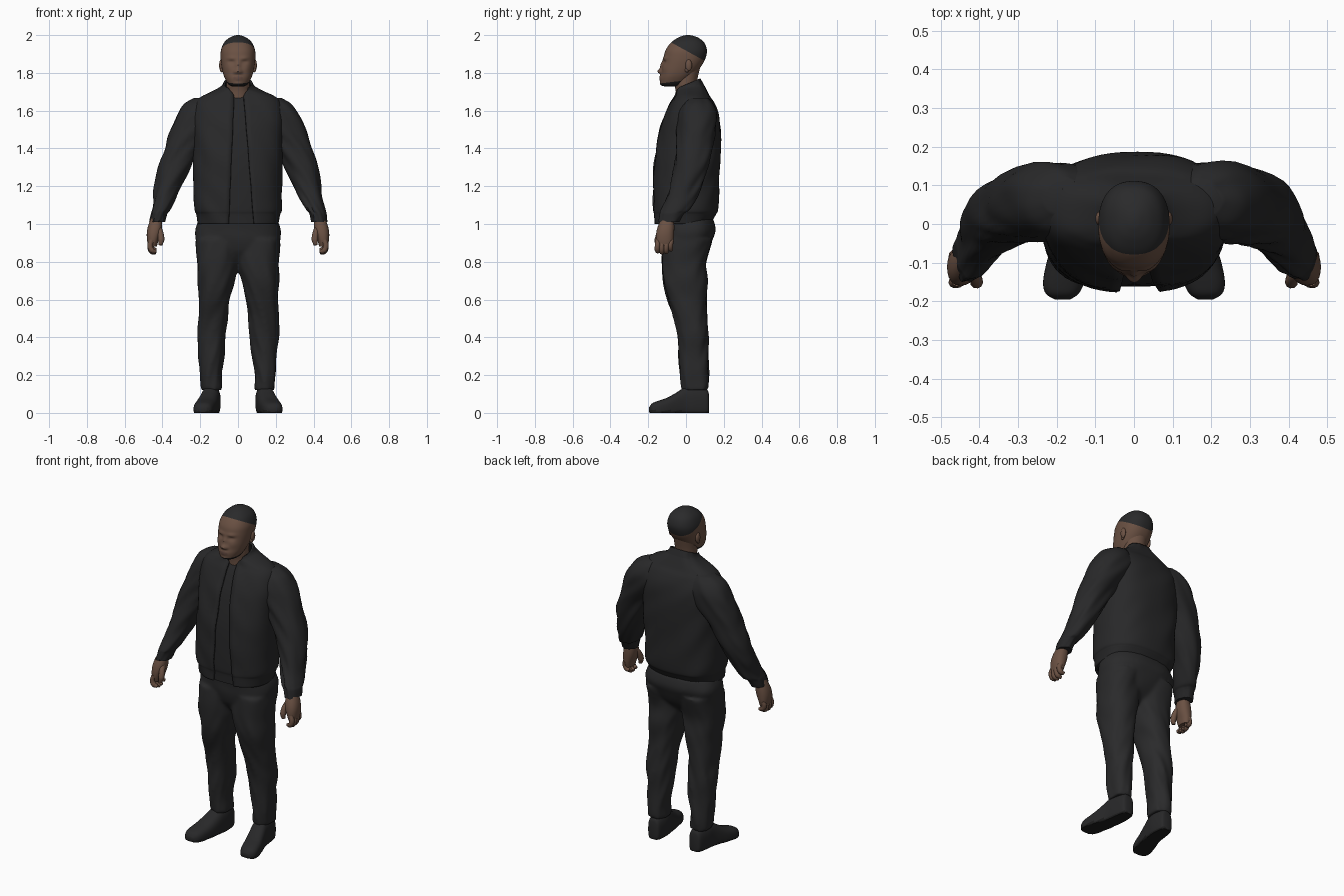
import bpy, bmesh, math
from mathutils import Vector, noise

if "Cube" in bpy.data.objects:
    bpy.data.objects.remove(bpy.data.objects["Cube"], do_unlink=True)


def material(name, colour):
    mat = bpy.data.materials.new(name)
    mat.use_nodes = True
    mat.diffuse_color = (*colour, 1)
    mat.node_tree.nodes["Principled BSDF"].inputs["Base Color"].default_value = (*colour, 1)
    return mat


JACKET = material("jacket black", (.021, .021, .022))
RIB = material("ribbing black", (.019, .019, .02))
SHIRT = material("shirt charcoal", (.02, .02, .021))
TROUSER = material("trouser black", (.023, .023, .024))
SHOE = material("shoe black", (.021, .021, .022))
SOLE = material("sole black", (.012, .012, .012))
SKIN = material("brown skin", (.145, .082, .056))
LIP = material("lip brown", (.12, .066, .05))
HAIR = material("hair black", (.023, .023, .024))
BEARD = material("beard black", (.012, .011, .011))


def smooth_rows(sections, steps):
    """Pass a smooth spline through the rows of a section list."""
    rows = [tuple(s) + (0,) * (6 - len(s)) for s in sections]
    padded = [rows[0]] + rows + [rows[-1]]
    result = []
    for a, b, c, d in zip(padded, padded[1:], padded[2:], padded[3:]):
        for k in range(steps):
            t = k / steps
            result.append([q + t / 2 * (r - p + t * (2 * p - 5 * q + 4 * r - s + t * (3 * (q - r) + s - p)))
                           for p, q, r, s in zip(a, b, c, d)])
    return result + [list(rows[-1])]


def finish(name, bm, mats, rule=None):
    for face in bm.faces:
        face.smooth = True
        if rule:
            face.material_index = rule(face.calc_center_median())
    mesh = bpy.data.meshes.new(name)
    bm.to_mesh(mesh)
    bm.free()
    mesh.set_sharp_from_angle(angle=math.radians(55))
    for mat in mats:
        mesh.materials.append(mat)
    obj = bpy.data.objects.new(name, mesh)
    bpy.context.collection.objects.link(obj)
    return obj


def loft(name, sections, mats, side=1, power=2.3, around=36, steps=5, fold=0,
         along="z", opening=None, shape=None, cuts=(), rule=None):
    """Skin rounded sections (position, x low, x high, depth low, depth high, tilt)."""
    bm = bmesh.new()
    rings = []
    for pos, x0, x1, d0, d1, tilt in smooth_rows(sections, steps):
        cx, cd, rx, rd = (x0 + x1) / 2, (d0 + d1) / 2, (x1 - x0) / 2, (d1 - d0) / 2
        start, end, count = 0, math.tau, around
        if opening:
            left, right = opening(pos)
            start = -math.acos((left / rx) ** (power / 2))
            end = math.tau - math.acos(-(right / rx) ** (power / 2))
            count = around - 1
        ring = []
        for i in range(around):
            t = start + (end - start) * i / count
            c, s = math.cos(t), math.sin(t)
            dx = rx * math.copysign(abs(c) ** (2 / power), c)
            dd = rd * math.copysign(abs(s) ** (2 / power), s)
            if fold:
                probe = Vector((c * 1.3 + side, s * 1.3, pos * 9 + c * 2))
                bump = fold * noise.noise(probe)
                dx, dd = dx + bump * c, dd + bump * s
            if along == "z":
                point = Vector((cx + dx, cd + dd, pos + tilt * dd))
            else:
                point = Vector((cx + dx, pos, max(cd + dd, 0)))
            if shape:
                shape(point)
            point.x *= side
            ring.append(bm.verts.new(point))
        rings.append(ring)
    for low, high in zip(rings, rings[1:]):
        for i in range(around - (1 if opening else 0)):
            j = (i + 1) % around
            bm.faces.new((low[i], low[j], high[j], high[i]))
    if not opening:
        bm.faces.new(rings[0])
        bm.faces.new(rings[-1])
        bmesh.ops.recalc_face_normals(bm, faces=bm.faces)
    for co, normal in cuts:
        bmesh.ops.bisect_plane(bm, geom=bm.verts[:] + bm.edges[:] + bm.faces[:],
                               plane_co=co, plane_no=normal)
    return finish(name, bm, mats, rule)


def blend(name, parts, mat):
    """Fuse overlapping parts into one soft surface."""
    bm = bmesh.new()
    for part in parts:
        bm.from_mesh(part.data)
        bpy.data.objects.remove(part, do_unlink=True)
    obj = finish(name, bm, [mat])
    fuse = obj.modifiers.new("fuse", "REMESH")
    fuse.mode, fuse.voxel_size, fuse.use_smooth_shade = "VOXEL", .01, True
    soften = obj.modifiers.new("soften", "SMOOTH")
    soften.factor, soften.iterations = .5, 6


def ball(name, centre, size, mat):
    bm = bmesh.new()
    bmesh.ops.create_uvsphere(bm, u_segments=20, v_segments=12, radius=1)
    for v in bm.verts:
        v.co = Vector(centre) + Vector(size) * v.co
    finish(name, bm, [mat])


def tube(name, points, radius, mat, side=1):
    curve = bpy.data.curves.new(name, "CURVE")
    curve.dimensions = "3D"
    curve.bevel_depth, curve.bevel_resolution, curve.use_fill_caps = radius, 3, True
    spline = curve.splines.new("BEZIER")
    spline.bezier_points.add(len(points) - 1)
    for i, (bp, (x, y, z)) in enumerate(zip(spline.bezier_points, points)):
        bp.co = (side * x, y, z)
        bp.handle_left_type = bp.handle_right_type = "AUTO"
        bp.radius = .6 if i == len(points) - 1 else 1
    curve.materials.append(mat)
    obj = bpy.data.objects.new(name, curve)
    bpy.context.collection.objects.link(obj)


# Jacket: open at the front, with ribbed hem and a collar that spreads
def jacket_gap(z):
    t = min(1, (z - 1) / .68)
    spread = max(0, z - 1.68) * .45
    return .085 - .055 * t + spread, .05 - .03 * t + spread


jacket_rows = [
    (1.0, -.212, .212, -.172, .13), (1.05, -.22, .22, -.174, .158),
    (1.08, -.23, .23, -.178, .17), (1.2, -.233, .233, -.176, .176),
    (1.35, -.236, .236, -.166, .182), (1.5, -.24, .24, -.137, .182),
    (1.58, -.24, .24, -.11, .172), (1.64, -.228, .228, -.083, .15),
    (1.675, -.195, .195, -.062, .128), (1.705, -.13, .13, -.055, .11, .1),
    (1.725, -.09, .09, -.055, .095, .25), (1.745, -.076, .076, -.052, .08, .42)]
jacket = loft("jacket", jacket_rows, [JACKET, RIB], power=2.5, around=64, fold=.008,
              opening=jacket_gap, rule=lambda c: int(c.z < 1.05 or c.z > 1.735))
thick = jacket.modifiers.new("cloth thickness", "SOLIDIFY")
thick.thickness, thick.offset = .012, -1

# Shirt: the same body drawn in a little
inset = .016
loft("shirt", [(z, a + inset, b - inset, c + inset, d - inset)
               for z, a, b, c, d in jacket_rows[:9]], [SHIRT], power=2.5, around=48)

# Trouser seat, fused with the legs below
trousers = [loft("trouser_seat", [
    (.78, -.05, .05, -.05, .045), (.82, -.11, .11, -.085, .085), (.86, -.18, .18, -.11, .115),
    (.92, -.222, .222, -.124, .142), (.97, -.226, .226, -.127, .158),
    (1.03, -.204, .204, -.134, .144)], [TROUSER], power=2.5, around=48, fold=.005)]

for side, word in ((1, "left"), (-1, "right")):
    trousers.append(loft(word + "_trouser_leg", [
        (.12, .088, .193, -.022, .114), (.2, .085, .201, -.03, .12), (.3, .073, .208, -.034, .12),
        (.4, .064, .216, -.042, .12), (.5, .056, .212, -.066, .11), (.6, .04, .212, -.098, .108),
        (.7, .02, .216, -.121, .113), (.8, -.003, .221, -.127, .108), (.92, -.002, .225, -.123, .138)],
        [TROUSER], side, fold=.012))

    # Shoe, lofted from heel to toe with the toe turned out
    loft(word + "_shoe", [
        (.122, .115, .158, .005, .09), (.11, .1, .175, -.02, .125), (.05, .092, .188, -.025, .14),
        (0, .096, .195, -.025, .138), (-.05, .104, .21, -.025, .108), (-.1, .115, .226, -.025, .08),
        (-.15, .128, .235, -.025, .063), (-.18, .143, .228, -.02, .05), (-.195, .165, .205, .005, .03)],
        [SHOE, SOLE], side, power=2.7, along="y", rule=lambda c: int(c.z < .012))

    # Sleeve with ribbed cuff, its top buried in the shoulder
    loft(word + "_sleeve", [
        (1.01, .39, .468, -.147, -.035), (1.055, .378, .463, -.14, -.01),
        (1.075, .362, .459, -.135, .018), (1.13, .333, .449, -.108, .052),
        (1.2, .298, .439, -.083, .084), (1.3, .25, .423, -.06, .117), (1.4, .195, .394, -.05, .136),
        (1.5, .12, .358, -.043, .155), (1.58, .08, .322, -.037, .16), (1.635, .09, .284, -.02, .142),
        (1.667, .12, .228, .015, .115)],
        [JACKET, RIB], side, power=2.15, fold=.013, rule=lambda c: int(c.z < 1.055))

    # Hand: palm, four curled fingers and a thumb
    loft(word + "_palm", [
        (.88, .43, .475, -.15, -.075), (.91, .422, .481, -.158, -.067), (.95, .408, .483, -.158, -.063),
        (.99, .402, .476, -.148, -.062), (1.04, .405, .457, -.125, -.065)], [SKIN], side, around=24)
    for i, finger in enumerate(("index", "middle", "ring", "little")):
        y, drop = -.147 + .023 * i, (.0, .006, .004, -.01)[i]
        tube(f"{word}_{finger}_finger", [
            (.457, y, .915), (.465, y - .004, .882 - drop), (.455, y - .004, .86 - drop),
            (.434, y, .853 - drop)], .0145, SKIN, side)
    tube(word + "_thumb", [(.425, -.115, .985), (.411, -.138, .95), (.407, -.15, .915),
                           (.411, -.153, .888)], .017, SKIN, side)

    # Ear
    ball(word + "_ear", (side * .089, .014, 1.84), (.011, .018, .031), SKIN)
    ball(word + "_ear_lobe", (side * .086, .005, 1.815), (.009, .011, .012), SKIN)

blend("trousers", trousers, TROUSER)

# Neck
loft("neck", [(1.62, -.075, .075, -.05, .08), (1.7, -.064, .064, -.054, .066),
              (1.75, -.062, .062, -.062, .058), (1.83, -.064, .064, -.05, .075)], [SKIN], power=2)

# Head: smooth skull with the features pushed out of or into the face
features = [  # x, z, width, height, push
    (0, 1.808, .016, .013, .02), (0, 1.84, .012, .024, .011), (.015, 1.803, .009, .008, .007),
    (.035, 1.878, .024, .009, .007), (.034, 1.857, .016, .009, -.01),
    (.034, 1.856, .01, .005, .004), (.05, 1.825, .02, .02, .004), (0, 1.772, .026, .014, .008),
    (0, 1.772, .022, .003, -.003), (0, 1.742, .022, .01, .005)]


def face_shape(p):
    if p.y < -.03:
        x, z = p.x, p.z
        for fx, fz, w, h, push in features:
            for sign in ((1, -1) if fx else (1,)):
                p.y -= push * math.exp(-((x - sign * fx) / w) ** 2 - ((z - fz) / h) ** 2)


hair_point, hair_normal = Vector((0, 0, 1.918)), Vector((0, .55, 1))
beard_point, beard_normal = Vector((0, -.13, 1.745)), Vector((0, -.12, 1))


def head_colour(c):
    if (c - hair_point).dot(hair_normal) > 0:
        return 1
    if (c - beard_point).dot(beard_normal) < 0:
        return 2
    if (c.x / .026) ** 2 + ((c.z - 1.772) / .011) ** 2 < 1 and c.y < -.1:
        return 3
    return 0


loft("head", [
    (1.728, -.03, .03, -.112, -.05), (1.738, -.05, .05, -.132, -.01), (1.77, -.069, .069, -.135, .025),
    (1.8, -.08, .08, -.131, .052), (1.84, -.088, .088, -.125, .084), (1.88, -.092, .092, -.118, .104),
    (1.92, -.09, .09, -.108, .111), (1.96, -.074, .074, -.08, .097), (1.985, -.047, .047, -.045, .067),
    (1.997, -.02, .02, -.015, .035), (2.0, -.005, .005, .005, .015)],
    [SKIN, HAIR, BEARD, LIP], around=80, steps=6, shape=face_shape,
    cuts=((hair_point, hair_normal), (beard_point, beard_normal)), rule=head_colour)
